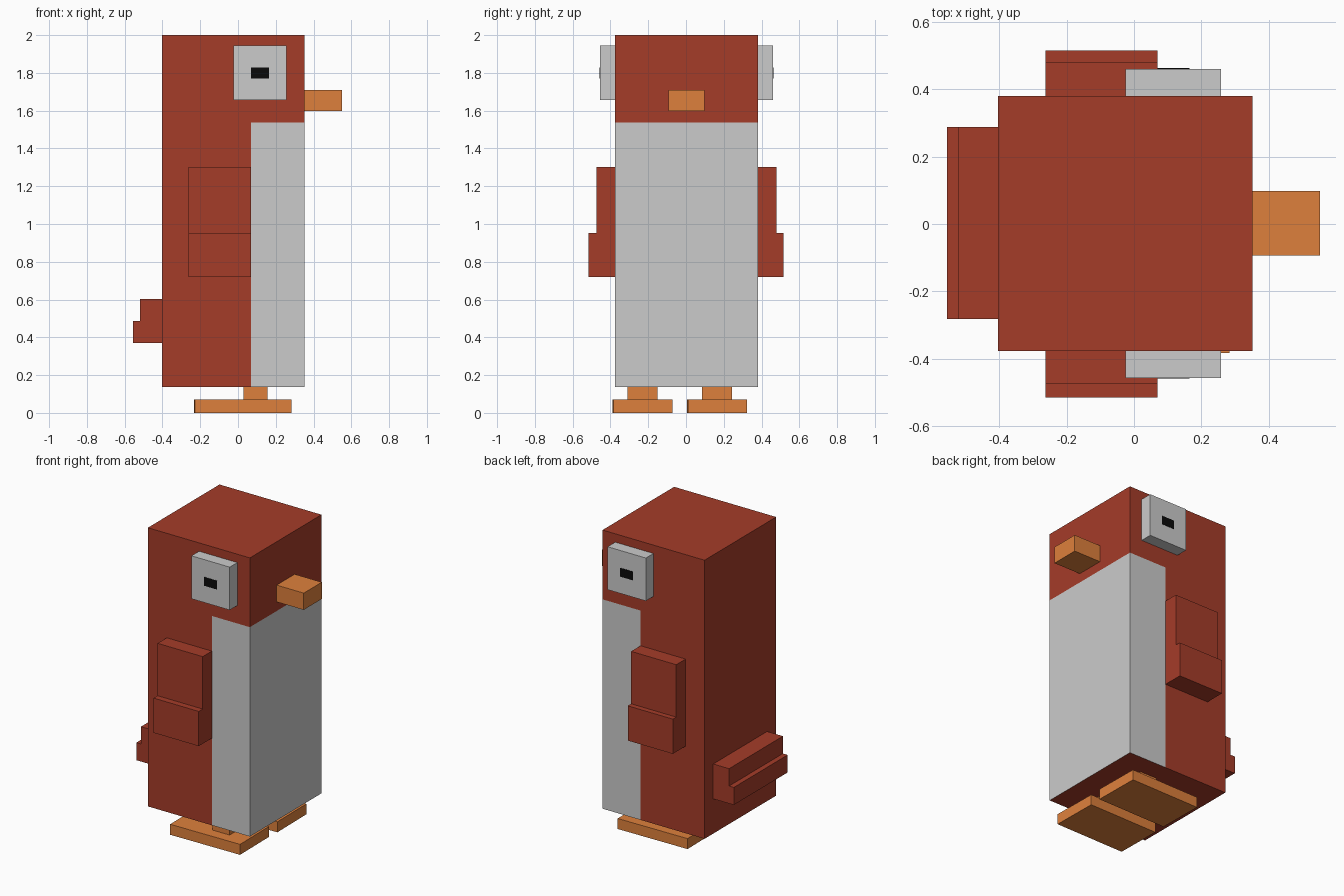
import bpy, bmesh
from mathutils import Matrix, Vector

if "Cube" in bpy.data.objects:
    bpy.data.objects.remove(bpy.data.objects["Cube"])


def material(name, rgb):
    m = bpy.data.materials.new(name)
    m.diffuse_color = (*rgb, 1)
    m.use_nodes = True
    m.node_tree.nodes["Principled BSDF"].inputs["Base Color"].default_value = m.diffuse_color
    return m


RED = material("red", (0.376, 0.045, 0.022))
ORANGE = material("orange", (0.73, 0.216, 0.045))
BLACK = material("black", (0.003, 0.003, 0.003))


def finish(name, bm, *mats):
    bmesh.ops.recalc_face_normals(bm, faces=bm.faces)
    me = bpy.data.meshes.new(name)
    bm.to_mesh(me)
    bm.free()
    for m in mats:
        me.materials.append(m)
    ob = bpy.data.objects.new(name, me)
    bpy.context.collection.objects.link(ob)
    return ob


def cube(x, y, z):
    bm = bmesh.new()
    bmesh.ops.create_cube(bm, size=1)
    spans = (x, y, z)
    size = [b - a for a, b in spans]
    mid = Vector([(a + b) / 2 for a, b in spans])
    bm.transform(Matrix.Translation(mid) @ Matrix.Diagonal((*size, 1)))
    return bm


def box(name, x, y, z, *mats):
    return finish(name, cube(x, y, z), *mats)


def prism(name, profile, offset, mat):
    """Extrude a closed profile of 3D points along offset."""
    bm = bmesh.new()
    face = bm.faces.new([bm.verts.new(p) for p in profile])
    ext = bmesh.ops.extrude_face_region(bm, geom=[face], use_keep_orig=True)
    verts = [v for v in ext["geom"] if isinstance(v, bmesh.types.BMVert)]
    bmesh.ops.translate(bm, verts=verts, vec=offset)
    return finish(name, bm, mat)


# Body: one block, with the front lower faces left grey as the belly
bm = cube((-0.403, 0.351), (-0.376, 0.38), (0.138, 2.0))
for co, no in (((0.07, 0, 0), (1, 0, 0)), ((0, 0, 1.537), (0, 0, 1))):
    bmesh.ops.bisect_plane(bm, geom=bm.verts[:] + bm.edges[:] + bm.faces[:],
                           plane_co=co, plane_no=no)
for f in bm.faces:
    c = f.calc_center_median()
    f.material_index = int(c.x > 0.07 and 0.2 < c.z < 1.537)
finish("body", bm, RED, None)

# Beak
box("beak", (0.351, 0.551), (-0.093, 0.098), (1.598, 1.71), ORANGE)

# Stepped tail
prism("tail", [(-0.403, -0.281, 0.37), (-0.403, -0.281, 0.603),
               (-0.52, -0.281, 0.603), (-0.52, -0.281, 0.487),
               (-0.555, -0.281, 0.487), (-0.555, -0.281, 0.37)],
      (0, 0.569, 0), RED)

for side, s in (("right", -1), ("left", 1)):
    base = 0.378 * s + 0.002

    # Stepped wing
    up, low = 0.476 * s + 0.003, 0.515 * s
    prism(side + "_wing", [(-0.263, base, 0.72), (-0.263, low, 0.72),
                           (-0.263, low, 0.952), (-0.263, up, 0.952),
                           (-0.263, up, 1.302), (-0.263, base, 1.302)],
          (0.333, 0, 0), RED)

    # Eye plate and pupil
    eye = 0.458 * s + 0.002
    box(side + "_eye", (-0.025, 0.258), sorted((base, eye)), (1.657, 1.944))
    box(side + "_pupil", (0.07, 0.165), sorted((eye - 0.01 * s, eye + 0.002 * s)),
        (1.77, 1.828), BLACK)

    # Leg and slightly turned foot
    y = 0.197 * s - 0.033
    box(side + "_leg", (0.028, 0.155), (y - 0.08, y + 0.08), (0.07, 0.138), ORANGE)
    foot = box(side + "_foot", (-0.256, 0.256), (-0.156, 0.156), (0, 0.07), ORANGE)
    foot.location = (0.025, y, 0)
    foot.rotation_euler.z = 0.013
